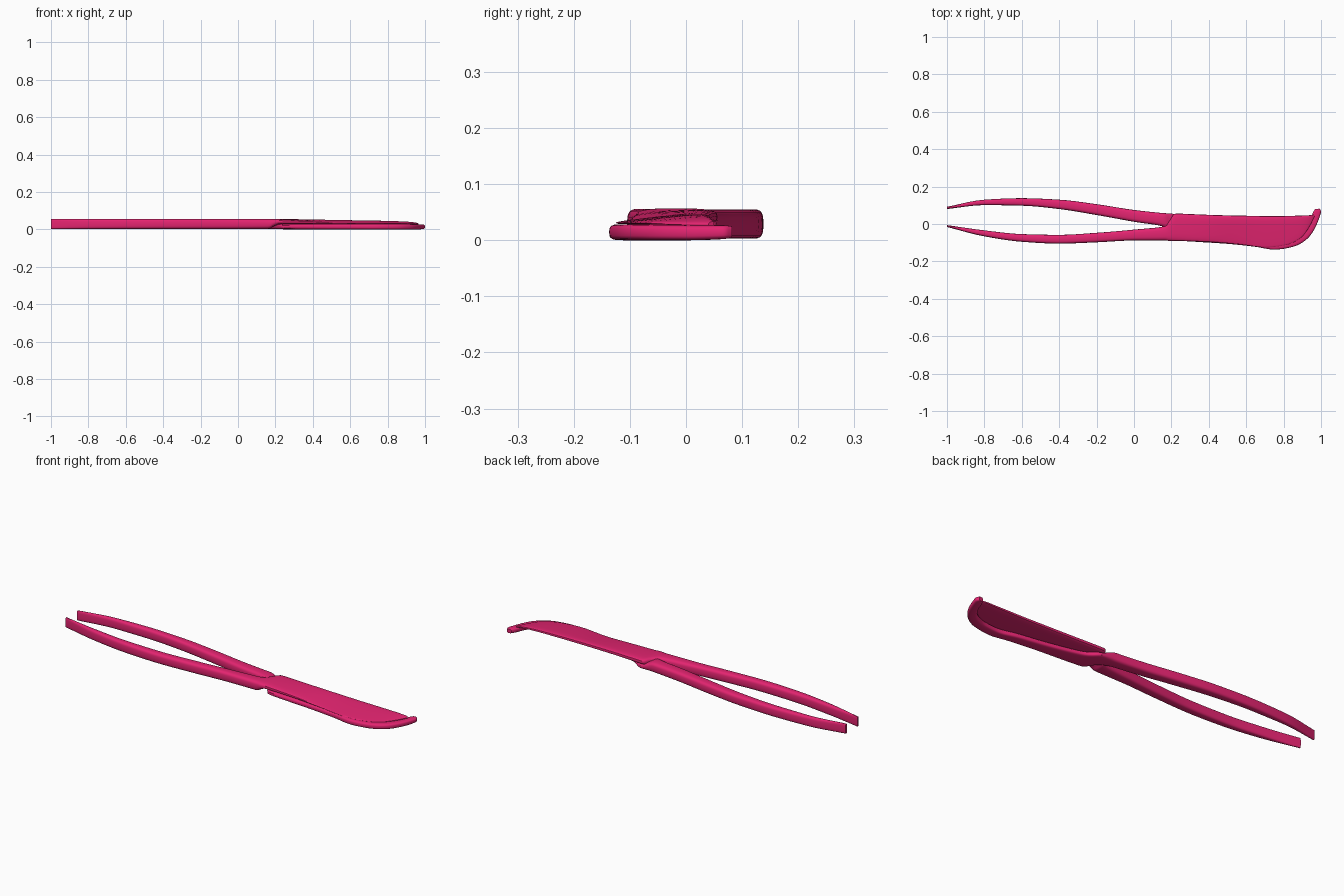
import bpy, bmesh, math

cube = bpy.data.objects.get("Cube")
if cube:
    bpy.data.objects.remove(cube, do_unlink=True)

COLOR = (0.78, 0.018, 0.165, 1)
mat = bpy.data.materials.new("crimson pink")
mat.use_nodes = True
mat.diffuse_color = COLOR
bsdf = mat.node_tree.nodes["Principled BSDF"]
bsdf.inputs["Base Color"].default_value = COLOR
bsdf.inputs["Roughness"].default_value = 0.5


def slopes(v):
    """Tangents that keep the interpolation free of overshoot."""
    d = [b - a for a, b in zip(v, v[1:])]
    mid = [2 * a * b / (a + b) if a * b > 0 else 0 for a, b in zip(d, d[1:])]
    return [d[0]] + mid + [d[-1]]


def refine(rows, steps=5):
    """Smoothly insert stations between the given ones."""
    columns = []
    for v in zip(*rows):
        m, out = slopes(v), []
        for i in range(len(v) - 1):
            for k in range(steps):
                t = k / steps
                out.append((1 + 2 * t) * (1 - t) ** 2 * v[i] + t * (1 - t) ** 2 * m[i]
                           + t * t * (3 - 2 * t) * v[i + 1] + t * t * (t - 1) * m[i + 1])
        columns.append(out + [v[-1]])
    return list(zip(*columns))


def loft(name, rows, sides=24, power=0.6):
    """Station: edge point a (x, y), edge point b (x, y), base z, thickness at a and b."""
    bm = bmesh.new()
    rings = []
    for ax, ay, bx, by, z, ta, tb in refine(rows):
        ring = []
        for k in range(sides):
            ang = 2 * math.pi * k / sides
            c, s = math.cos(ang), math.sin(ang)
            u = 0.5 + 0.5 * math.copysign(abs(c) ** power, c)
            w = 0.5 + 0.5 * math.copysign(abs(s) ** power, s)
            ring.append(bm.verts.new((ax + (bx - ax) * u, ay + (by - ay) * u,
                                      z + w * (ta + (tb - ta) * u))))
        rings.append(ring)
    for r, q in zip(rings, rings[1:]):
        for k in range(sides):
            n = (k + 1) % sides
            bm.faces.new((r[k], r[n], q[n], q[k]))
    bm.faces.new(rings[0])
    bm.faces.new(rings[-1])
    bmesh.ops.recalc_face_normals(bm, faces=bm.faces)
    mesh = bpy.data.meshes.new(name)
    bm.to_mesh(mesh)
    bm.free()
    obj = bpy.data.objects.new(name, mesh)
    mesh.materials.append(mat)
    bpy.context.collection.objects.link(obj)
    bpy.ops.object.select_all(action='DESELECT')
    obj.select_set(True)
    bpy.context.view_layer.objects.active = obj
    bpy.ops.object.shade_smooth_by_angle(angle=math.radians(40))
    return obj


def straight(stations, z, t):
    """Handle stations (x, y low, y high) with constant height."""
    return [(x, a, x, b, z, t, t) for x, a, b in stations]


# Front handle, rising over the pivot into the wedge-shaped cutting blade
front_handle = straight([(-1, -.016, -.006), (-.8, -.066, -.034), (-.6, -.095, -.054),
                         (-.4, -.105, -.058), (-.2, -.098, -.047), (0, -.088, -.03),
                         (.16, -.088, -.012)], .003, .053)
blade = [
    (.19, -.09, .19, .018, .016, .040, .041),
    (.225, -.09, .225, .056, .026, .029, .031),
    (.4, -.096, .4, .049, .028, .018, .028),
    (.55, -.107, .55, .045, .028, .008, .026),
    (.7, -.125, .7, .043, .028, .006, .023),
    (.8, -.115, .8, .043, .028, .005, .021),
    (.89, -.075, .89, .045, .028, .005, .017),
    (.94, -.01, .94, .047, .026, .006, .014),
    (.965, .04, .96, .05, .025, .006, .010),
]
loft("front_handle_and_cutting_blade", front_handle + blade)

# Back handle, passing under the pivot into the hooked counter jaw
back_handle = straight([(-1, .08, .092), (-.8, .101, .130), (-.6, .098, .138),
                        (-.4, .080, .130), (-.2, .048, .106), (0, .012, .075),
                        (.15, -.012, .059)], .003, .052)
jaw = [
    (.2, -.04, .19, .056, .002, .040, .042),
    (.24, -.088, .235, .052, .001, .028, .028),
    (.33, -.095, .3, .01, 0, .029, .027),
    (.5, -.106, .48, -.035, 0, .029, .027),
    (.65, -.122, .64, -.062, 0, .029, .027),
    (.75, -.137, .74, -.085, 0, .029, .028),
    (.85, -.122, .82, -.078, 0, .029, .028),
    (.93, -.076, .89, -.048, 0, .028, .028),
    (.978, 0, .937, .01, 0, .027, .027),
    (1, .066, .957, .062, .002, .025, .025),
    (.992, .082, .968, .08, .004, .021, .021),
]
loft("back_handle_and_hooked_jaw", back_handle + jaw)
